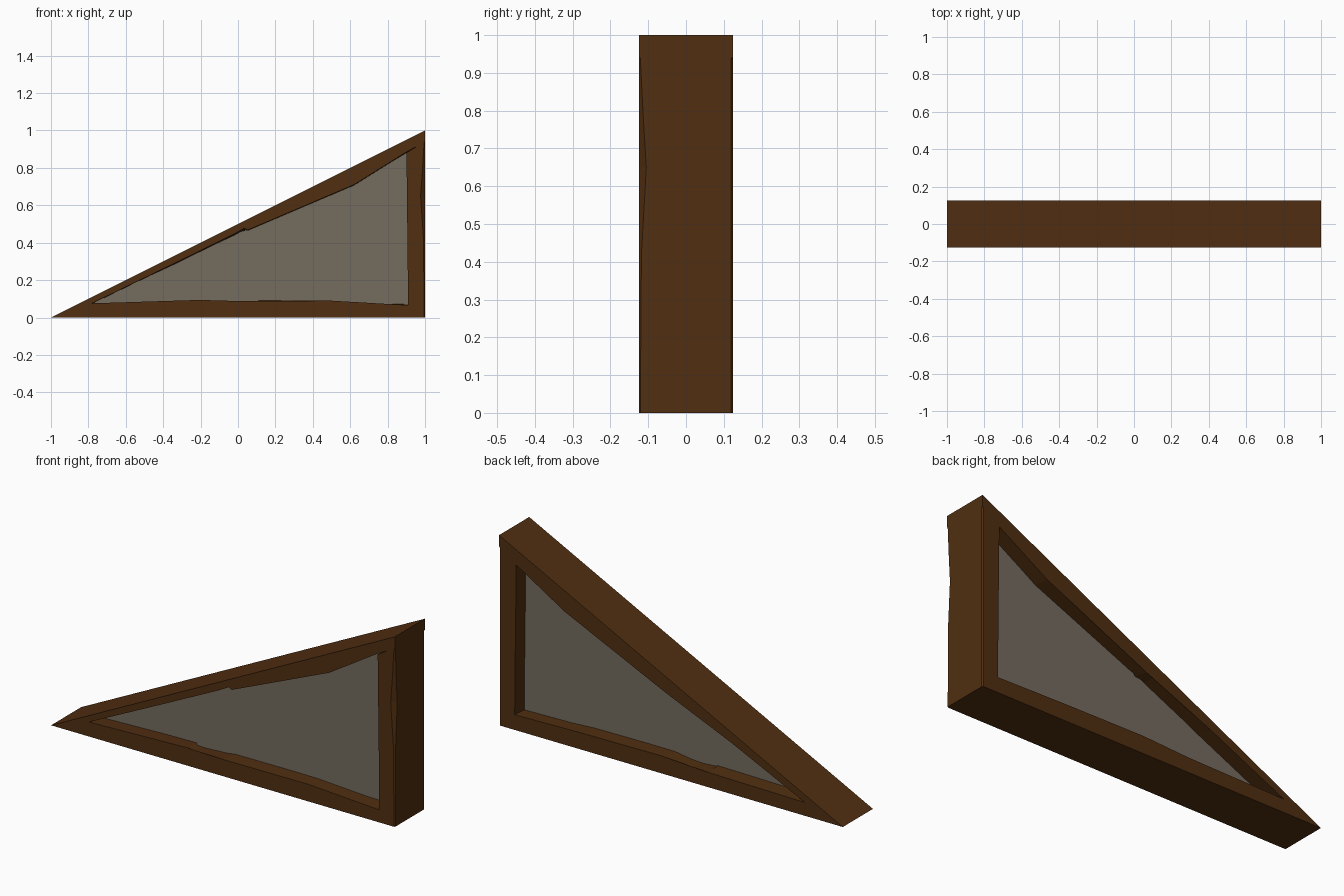
import bpy, bmesh

if "Cube" in bpy.data.objects:
    bpy.data.objects.remove(bpy.data.objects["Cube"])

D = 0.125  # half depth of the frame
P = 0.045  # half thickness of the infill


def material(name, rgb):
    m = bpy.data.materials.new(name)
    m.diffuse_color = (*rgb, 1)
    m.use_nodes = True
    m.node_tree.nodes["Principled BSDF"].inputs["Base Color"].default_value = m.diffuse_color
    return m


wood = material("dark_wood", (0.082, 0.028, 0.0055))
plaster = material("grey_plaster", (0.178, 0.150, 0.114))


def loft(name, rings, mat):
    """Closed solid through rings that share one point count."""
    bm = bmesh.new()
    loops = [[bm.verts.new(p) for p in ring] for ring in rings]
    for a, b in zip(loops, loops[1:]):
        for i in range(len(a)):
            j = (i + 1) % len(a)
            bm.faces.new((a[i], a[j], b[j], b[i]))
    bm.faces.new(loops[0])
    bm.faces.new(loops[-1])
    bmesh.ops.triangulate(bm, faces=[f for f in bm.faces if len(f.verts) > 4])
    bmesh.ops.recalc_face_normals(bm, faces=bm.faces)
    mesh = bpy.data.meshes.new(name)
    bm.to_mesh(mesh)
    bm.free()
    mesh.materials.append(mat)
    obj = bpy.data.objects.new(name, mesh)
    bpy.context.collection.objects.link(obj)
    return obj


def beam(name, outer, front, back):
    """Beam with a straight outside and a rough-hewn inner edge on each side."""
    return loft(name, [[(x, y, z) for x, z in outer + inner]
                       for y, inner in ((-D, front), (D, back))], wood)


# Bottom beam, mitred at the thin tip, with small chips along its top
beam("bottom_beam", [(-1, 0), (0.91, 0)],
     [(0.91, 0.066), (0.5, 0.09), (0.0, 0.088), (-0.2, 0.078), (-0.205, 0.094), (-0.78, 0.076)],
     [(0.91, 0.08), (0.5, 0.088), (0.05, 0.092), (-0.1, 0.07), (-0.22, 0.078), (-0.78, 0.07)])

# Sloping beam, notched near the middle
beam("sloping_beam", [(-1, 0), (1, 1), (1, 0.94)],
     [(0.9, 0.885), (0.62, 0.71), (0.05, 0.467), (0.035, 0.478), (-0.02, 0.447), (-0.35, 0.285), (-0.78, 0.076)],
     [(0.9, 0.87), (0.62, 0.70), (0.05, 0.458), (0.03, 0.43), (-0.02, 0.424), (-0.35, 0.27), (-0.78, 0.07)])

# Upright post with worn outer corners; the top follows the sloping beam
rings = []
for z_in, z_out, x_in, wear in ((0, 0, 0.91, 0.004), (0.42, 0.42, 0.906, 0.007),
                                (0.65, 0.65, 0.903, 0.02), (0.78, 0.78, 0.902, 0.012),
                                (0.88, 0.94, 0.9, 0.004)):
    rings.append([(x_in, -D, z_in), (1 - 1.2 * wear, -D, z_out), (1, -D + wear, z_out),
                  (1, D - 0.006, z_out), (0.994, D, z_out), (x_in, D, z_in)])
loft("upright_post", rings, wood)

# Recessed triangular infill, let slightly into the beams
tri = [(-0.86, 0.05), (0.94, 0.05), (0.94, 0.93)]
loft("infill_panel", [[(x, y, z) for x, z in tri] for y in (-P, P)], plaster)
